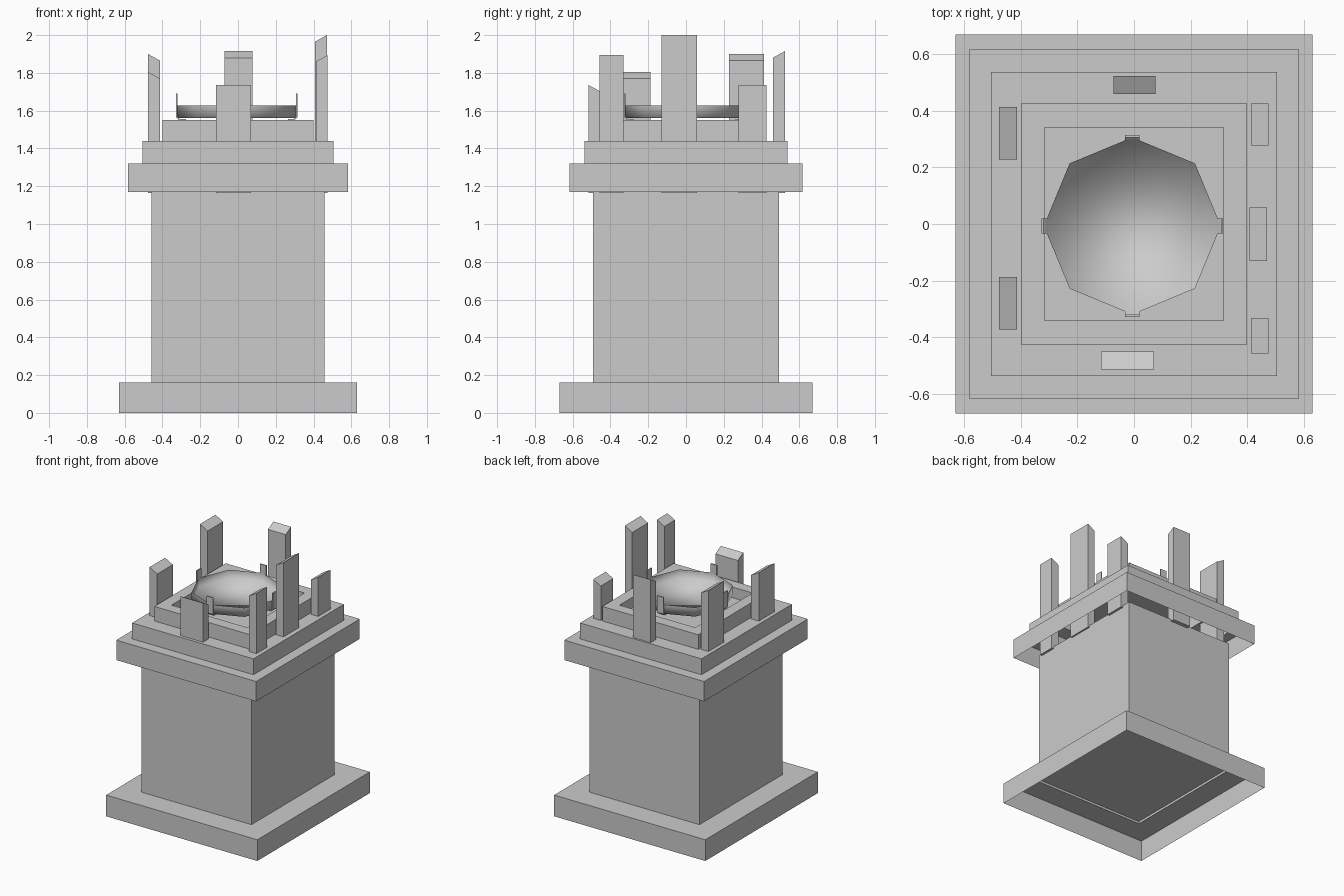
import bpy, bmesh, math
from mathutils import Matrix

old = bpy.data.objects.get("Cube")
if old:
    bpy.data.objects.remove(old, do_unlink=True)

GREY = (0.6, 0.6, 0.6, 1.0)
stone = bpy.data.materials.new("stone_grey")
stone.use_nodes = True
stone.diffuse_color = GREY
stone.node_tree.nodes["Principled BSDF"].inputs["Base Color"].default_value = GREY


def finish(bm, name, smooth=False):
    mesh = bpy.data.meshes.new(name)
    for f in bm.faces:
        f.smooth = smooth
    bm.to_mesh(mesh)
    bm.free()
    mesh.materials.append(stone)
    obj = bpy.data.objects.new(name, mesh)
    bpy.context.collection.objects.link(obj)
    return obj


def stepped_shell(name, rings):
    """Rectangular rings (half x, half y, z) bridged upward; open below, closed at the end."""
    bm = bmesh.new()
    last = None
    for hx, hy, z in rings:
        ring = [bm.verts.new((sx * hx, sy * hy, z))
                for sx, sy in ((-1, -1), (1, -1), (1, 1), (-1, 1))]
        if last:
            for i in range(4):
                j = (i + 1) % 4
                bm.faces.new((last[i], last[j], ring[j], ring[i]))
        last = ring
    bm.faces.new(last)
    return finish(bm, name)


# Plinth with the shaft rising from it
stepped_shell("plinth_and_shaft", [
    (0.63, 0.67, 0), (0.63, 0.67, 0.16),
    (0.458, 0.493, 0.16), (0.458, 0.493, 1.18)])

# Plate closing the underside of the shaft
bm = bmesh.new()
bmesh.ops.create_cube(bm, size=1, matrix=Matrix.Translation((0, 0, 0.18))
                      @ Matrix.Diagonal((0.91, 0.98, 0.01, 1)))
finish(bm, "shaft_floor")

# Stepped cap with a recess in its top
stepped_shell("stepped_cap", [
    (0.583, 0.617, 1.17), (0.583, 0.617, 1.32),
    (0.506, 0.538, 1.32), (0.506, 0.538, 1.44),
    (0.4, 0.425, 1.44), (0.4, 0.425, 1.55),
    (0.316, 0.341, 1.55), (0.316, 0.341, 1.47)])


def pillar(name, x, y, top, outward):
    """Upright block whose top rises toward the outward side."""
    bm = bmesh.new()
    bottom = 1.165
    size = (x[1] - x[0], y[1] - y[0], top - bottom)
    centre = (sum(x) / 2, sum(y) / 2, (top + bottom) / 2)
    bmesh.ops.create_cube(bm, size=1, matrix=Matrix.Translation(centre)
                          @ Matrix.Diagonal((*size, 1)))
    for v in bm.verts:
        side = (v.co.x - centre[0]) * outward[0] + (v.co.y - centre[1]) * outward[1]
        if v.co.z > centre[2] and side < 0:
            v.co.z -= 0.035
    finish(bm, name)


# Ring of uneven pillars around the cap
LEFT, RIGHT, FRONT, BACK = (1, 0), (-1, 0), (0, -1), (0, 1)
pillar("pillar_right_front", (-0.477, -0.413), (-0.372, -0.187), 1.805, RIGHT)
pillar("pillar_right_back", (-0.477, -0.413), (0.228, 0.413), 1.9, RIGHT)
pillar("pillar_left_front", (0.413, 0.475), (-0.458, -0.332), 1.895, LEFT)
pillar("pillar_left_middle", (0.408, 0.47), (-0.13, 0.058), 2.0, LEFT)
pillar("pillar_left_back", (0.413, 0.475), (0.277, 0.425), 1.735, LEFT)
pillar("pillar_front", (-0.117, 0.07), (-0.515, -0.45), 1.735, FRONT)
pillar("pillar_back", (-0.072, 0.076), (0.46, 0.523), 1.915, BACK)

# Shallow eight-sided dish
bm = bmesh.new()
floor, rim = [], []
for i in range(8):
    a = i * math.pi / 4
    px, py = 0.313 * math.cos(a) - 0.006, 0.313 * math.sin(a) - 0.007
    floor.append(bm.verts.new((px, py, 1.56)))
    rim.append(bm.verts.new((px, py, 1.628)))
bm.faces.new(floor)
for i in range(8):
    j = (i + 1) % 8
    bm.faces.new((floor[j], floor[i], rim[i], rim[j]))
finish(bm, "dish", smooth=True)

# Hooked prongs holding the dish on four sides
for k, side in enumerate(("left", "back", "right", "front")):
    bm = bmesh.new()
    profile = [(0.27, 1.549), (0.305, 1.549), (0.321, 1.565), (0.321, 1.69),
               (0.313, 1.69), (0.313, 1.567), (0.303, 1.557), (0.27, 1.557)]
    face = bm.faces.new([bm.verts.new((r, -0.026, z)) for r, z in profile])
    ext = bmesh.ops.extrude_face_region(bm, geom=[face])["geom"]
    moved = [g for g in ext if isinstance(g, bmesh.types.BMVert)]
    bmesh.ops.translate(bm, vec=(0, 0.052, 0), verts=moved)
    bmesh.ops.recalc_face_normals(bm, faces=bm.faces)
    bmesh.ops.transform(bm, verts=bm.verts, matrix=Matrix.Translation((-0.006, -0.007, 0))
                        @ Matrix.Rotation(k * math.pi / 2, 4, "Z"))
    finish(bm, "prong_" + side)
